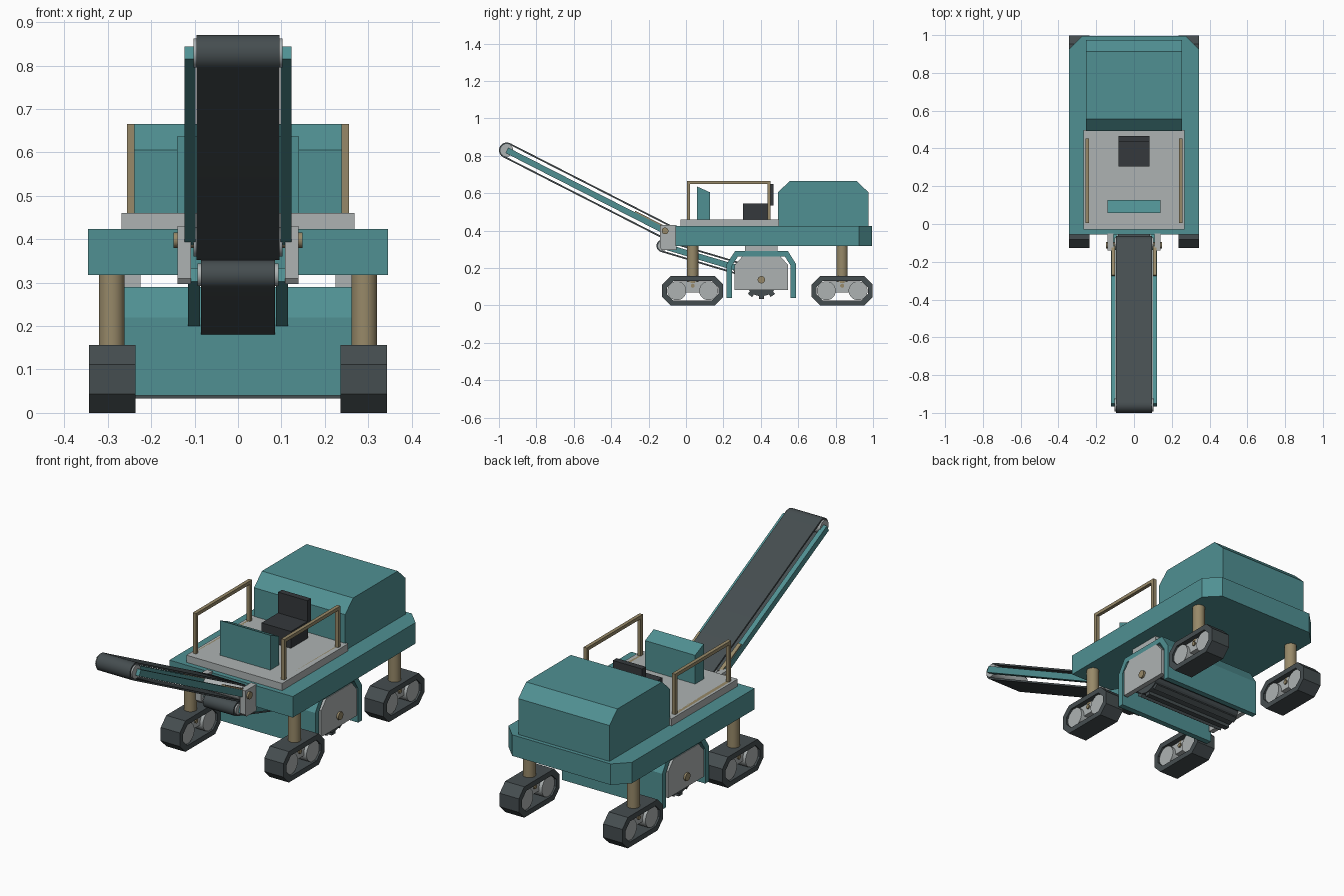
import bpy, bmesh
from math import sin, cos, pi, atan2, hypot
from mathutils import Vector

if "Cube" in bpy.data.objects:
    bpy.data.objects.remove(bpy.data.objects["Cube"])


def mat(name, rgb):
    m = bpy.data.materials.new(name)
    m.diffuse_color = (*rgb, 1)
    m.use_nodes = True
    m.node_tree.nodes["Principled BSDF"].inputs["Base Color"].default_value = m.diffuse_color
    return m


TEAL = mat("teal_paint", (0.08, 0.28, 0.29))
BRONZE = mat("bronze", (0.31, 0.25, 0.14))
DARK = mat("rubber", (0.06, 0.075, 0.08))
BLACK = mat("seat_dark", (0.035, 0.04, 0.045))
GREY = mat("grey_metal", (0.42, 0.45, 0.45))


def finish(bm, name, m, smooth=False):
    bmesh.ops.recalc_face_normals(bm, faces=bm.faces)
    me = bpy.data.meshes.new(name)
    bm.to_mesh(me)
    bm.free()
    me.materials.append(m)
    ob = bpy.data.objects.new(name, me)
    bpy.context.collection.objects.link(ob)
    if smooth:
        bpy.ops.object.select_all(action='DESELECT')
        ob.select_set(True)
        bpy.context.view_layer.objects.active = ob
        bpy.ops.object.shade_smooth_by_angle(angle=0.6)
    return ob


def extrude(name, pts, a, b, m, axis='x', smooth=False):
    """Extrude a profile: (y, z) points along x, or (x, y) points along z."""
    bm = bmesh.new()
    place = (lambda p, t: (t, *p)) if axis == 'x' else (lambda p, t: (*p, t))
    f = bm.faces.new([bm.verts.new(place(p, a)) for p in pts])
    r = bmesh.ops.extrude_face_region(bm, geom=[f])
    verts = [v for v in r['geom'] if isinstance(v, bmesh.types.BMVert)]
    bmesh.ops.translate(bm, verts=verts, vec=Vector(place((0, 0), b - a)))
    return finish(bm, name, m, smooth)


def ring(name, outer, inner, a, b, m, smooth=False):
    """Hollow loop in the yz plane with thickness, running from x=a to x=b."""
    bm = bmesh.new()
    loops = [[bm.verts.new((x, *p)) for p in pts]
             for pts, x in ((outer, a), (outer, b), (inner, b), (inner, a))]
    n = len(outer)
    for k in range(4):
        p, q = loops[k], loops[(k + 1) % 4]
        for i in range(n):
            j = (i + 1) % n
            bm.faces.new((p[i], p[j], q[j], q[i]))
    return finish(bm, name, m, smooth)


def box(name, x0, x1, y0, y1, z0, z1, m):
    return extrude(name, [(y0, z0), (y1, z0), (y1, z1), (y0, z1)], x0, x1, m)


def circle(cy, cz, r, n=20):
    return [(cy + r * cos(2 * pi * (i + .5) / n), cz + r * sin(2 * pi * (i + .5) / n)) for i in range(n)]


def stadium(p, q, r, n=10):
    ang = atan2(q[1] - p[1], q[0] - p[0])
    return [(c[0] + r * cos(ang + s + pi * i / n), c[1] + r * sin(ang + s + pi * i / n))
            for c, s in ((q, -pi / 2), (p, pi / 2)) for i in range(n + 1)]


def octagon(cy, cz, hy, hz, c):
    return [(cy + hy, cz - hz + c), (cy + hy, cz + hz - c), (cy + hy - c, cz + hz), (cy - hy + c, cz + hz),
            (cy - hy, cz + hz - c), (cy - hy, cz - hz + c), (cy - hy + c, cz - hz), (cy + hy - c, cz - hz)]


def bar(p, q, h):
    """Thin rectangle profile along the line p-q, half thickness h."""
    l = hypot(q[0] - p[0], q[1] - p[1])
    ny, nz = -(q[1] - p[1]) / l * h, (q[0] - p[0]) / l * h
    return [(p[0] + ny, p[1] + nz), (p[0] - ny, p[1] - nz), (q[0] - ny, q[1] - nz), (q[0] + ny, q[1] + nz)]


# Chassis, engine hood and operator deck
extrude("chassis", [(-.345, -.055), (.345, -.055), (.345, .925), (.275, .995), (-.275, .995), (-.345, .925)],
        .318, .424, TEAL, axis='z')
extrude("engine_hood", [(.492, .42), (.975, .42), (.975, .605), (.912, .665), (.555, .665), (.492, .605)],
        -.255, .255, TEAL)
box("operator_deck", -.268, .268, -.03, .497, .424, .46, GREY)

# Operator station
extrude("control_console", [(.058, .46), (.127, .46), (.127, .605), (.058, .636)], -.14, .14, TEAL)
box("seat_base", -.082, .082, .305, .44, .46, .545, BLACK)
box("seat_back", -.082, .082, .437, .467, .535, .65, BLACK)

for s, side in ((-1, "left"), (1, "right")):
    # Handrail
    ring(side + "_handrail", [(.005, .46), (.452, .46), (.452, .665), (.005, .665)],
         [(.022, .46), (.435, .46), (.435, .648), (.022, .648)], s * .238, s * .256, BRONZE)

    # Crawler units with lifting columns
    for cy, end in ((.036, "front"), (.835, "rear")):
        n = f"{end}_{side}_"
        ring(n + "track", octagon(cy, .078, .163, .078, .044), octagon(cy, .078, .137, .052, .034),
             s * .236, s * .343, DARK)
        for d in (-.085, .085):
            extrude(n + "track_wheel", circle(cy + d, .078, .051, 16), s * .245, s * .334, GREY, smooth=True)
        box(n + "track_frame", s * .262, s * .318, cy - .085, cy + .085, .07, .128, GREY)
        extrude(n + "axle_pin", circle(cy, .105, .011, 10), s * .255, s * .325, BRONZE)
        extrude(n + "lift_column", circle(s * .291, cy, .03), .12, .32, BRONZE, axis='z', smooth=True)

    # Drum end plates, hub and hangers
    extrude(side + "_drum_side_plate", [(.26, .082), (.546, .082), (.546, .215), (.505, .262), (.302, .262), (.26, .215)],
            s * .258, s * .283, GREY)
    extrude(side + "_drum_hub", circle(.403, .137, .02, 14), s * .25, s * .293, BRONZE, smooth=True)
    box(side + "_drum_hanger", s * .225, s * .275, .315, .49, .262, .32, GREY)

    # Conveyor pivot bracket and pin
    extrude(side + "_pivot_bracket", [(-.13, .297), (-.05, .297), (-.05, .43), (-.14, .43), (-.14, .31)],
            s * .108, s * .139, GREY)
    extrude(side + "_pivot_pin", circle(-.112, .398, .018, 14), s * .1, s * .148, BRONZE, smooth=True)
    # Tilt rod lying over the lower end of the boom rail
    extrude(side + "_tilt_rod", bar((-.12, .418), (-.275, .497), .009), s * .1, s * .119, BRONZE)

# Milling drum housing (open arch) and toothed drum
extrude("drum_housing", [(.217, .04), (.217, .22), (.262, .29), (.545, .29), (.589, .22), (.589, .04),
                         (.56, .04), (.56, .212), (.528, .262), (.278, .262), (.246, .212), (.246, .04)],
        -.28, .28, TEAL)
extrude("milling_drum", circle(.403, .137, .088, 24), -.257, .257, DARK)
for i in range(10):
    a = 2 * pi * i / 10 - pi / 2
    c, d = cos(a), sin(a)
    extrude("drum_cutter_bar", bar((.403 + .08 * c, .137 + .08 * d), (.403 + .104 * c, .137 + .104 * d), .014),
            -.252, .252, DARK)


# Conveyors: belt loop, end rollers and side rails
def conveyor(name, low, high, r, bw, rw):
    ring(name + "_belt", stadium(low, high, r), stadium(low, high, r - .009), -bw, bw, DARK, smooth=True)
    for p, end in ((low, "tail"), (high, "head")):
        extrude(f"{name}_{end}_roller", circle(*p, r - .008), -bw - .008, bw + .008, GREY, smooth=True)
    for s, side in ((-1, "left"), (1, "right")):
        extrude(f"{name}_{side}_rail", bar(low, high, .016), s * (bw + .003), s * rw, TEAL)


conveyor("discharge_conveyor", (-.105, .394), (-.958, .829), .042, .095, .123)
conveyor("pickup_conveyor", (.275, .199), (-.124, .318), .034, .085, .115)
